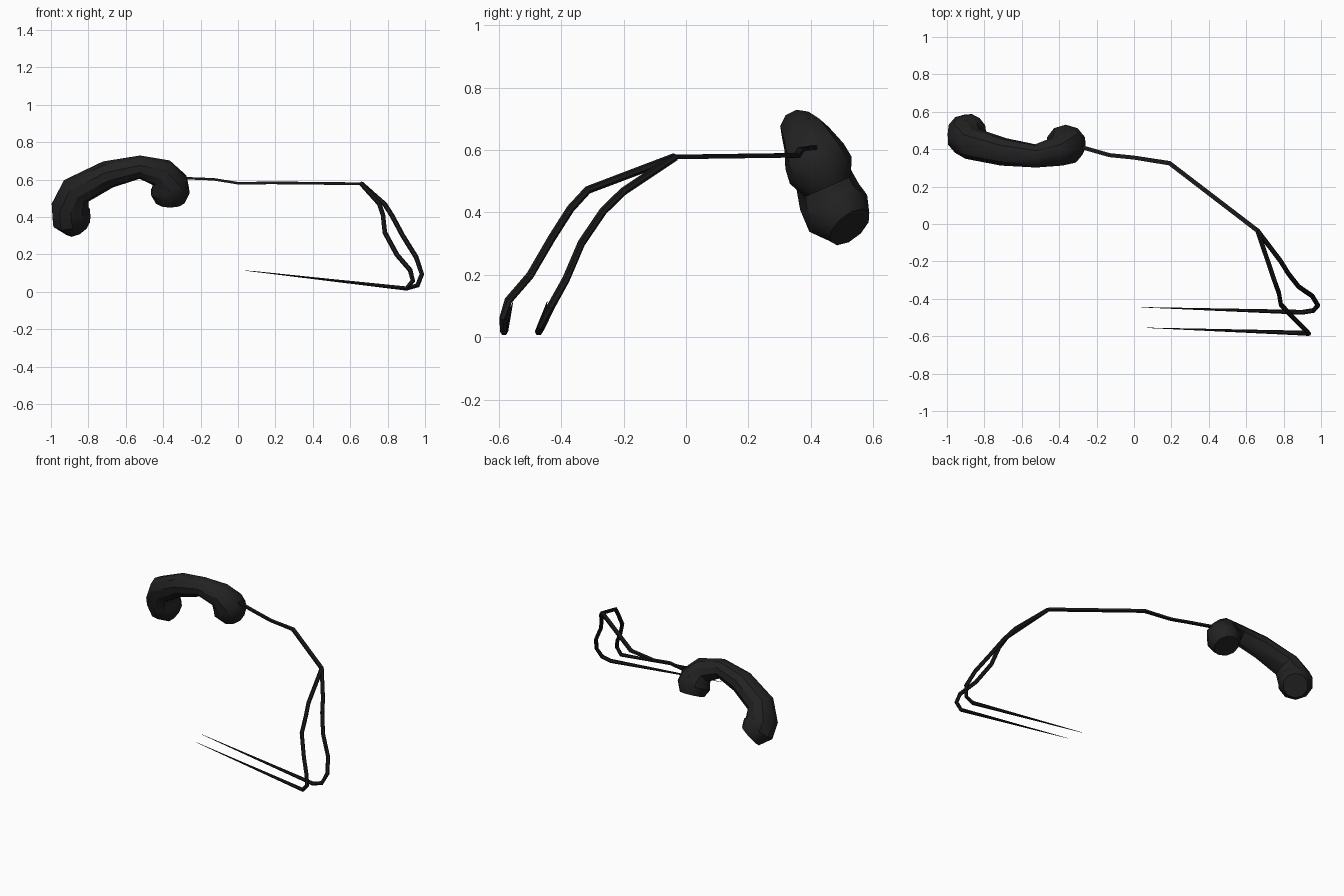
import bpy, bmesh, math
from mathutils import Vector

if "Cube" in bpy.data.objects:
    bpy.data.objects.remove(bpy.data.objects["Cube"])


def material(name, value):
    m = bpy.data.materials.new(name)
    m.diffuse_color = (value, value, value, 1)
    m.use_nodes = True
    m.node_tree.nodes["Principled BSDF"].inputs["Base Color"].default_value = m.diffuse_color
    return m


def sweep(name, stations, ref, sides, mat, flat=1.0, smooth=None):
    """Tube through (x, y, z, radius) stations, closed with flat caps."""
    pts = [Vector(s[:3]) for s in stations]
    bm = bmesh.new()
    rings = []
    for i, p in enumerate(pts):
        t = Vector()
        if i > 0:
            t += (p - pts[i - 1]).normalized()
        if i < len(pts) - 1:
            t += (pts[i + 1] - p).normalized()
        a = t.cross(Vector(ref)).normalized()
        b = a.cross(t).normalized()
        r = stations[i][3]
        ring = []
        for k in range(sides):
            ang = 2 * math.pi * (k + 0.5) / sides
            ring.append(bm.verts.new(p + a * r * math.cos(ang) + b * r * flat * math.sin(ang)))
        rings.append(ring)
    for r0, r1 in zip(rings, rings[1:]):
        for k in range(sides):
            n = (k + 1) % sides
            bm.faces.new((r0[k], r0[n], r1[n], r1[k]))
    bm.faces.new(rings[0])
    bm.faces.new(rings[-1])
    bmesh.ops.recalc_face_normals(bm, faces=bm.faces)
    me = bpy.data.meshes.new(name)
    bm.to_mesh(me)
    bm.free()
    me.materials.append(mat)
    ob = bpy.data.objects.new(name, me)
    bpy.context.collection.objects.link(ob)
    if smooth:
        bpy.ops.object.select_all(action='DESELECT')
        ob.select_set(True)
        bpy.context.view_layer.objects.active = ob
        bpy.ops.object.shade_smooth_by_angle(angle=math.radians(smooth))
    return ob


plastic = material("dark_grey_plastic", 0.016)
rubber = material("black_cord", 0.010)

# Handset: lower cup, curved grip, upper cup
sweep("handset", [
    (-0.857, 0.525, 0.353, 0.078),
    (-0.890, 0.488, 0.397, 0.110),
    (-0.898, 0.460, 0.450, 0.103),
    (-0.865, 0.428, 0.540, 0.087),
    (-0.695, 0.385, 0.628, 0.075),
    (-0.525, 0.364, 0.667, 0.063),
    (-0.410, 0.387, 0.637, 0.080),
    (-0.367, 0.412, 0.580, 0.102),
    (-0.363, 0.432, 0.535, 0.108),
    (-0.363, 0.455, 0.482, 0.080),
], (-0.02, 0.89, 0.45), 10, plastic, smooth=35)

# Single flat cable from the upper cup to the fork
sweep("cable", [
    (-0.33, 0.425, 0.610, 0.015),
    (-0.13, 0.368, 0.602, 0.015),
    (0.00, 0.355, 0.581, 0.015),
    (0.19, 0.325, 0.583, 0.017),
    (0.66, -0.035, 0.578, 0.017),
], (0, 0, 1), 4, rubber, flat=0.6)

# Two strands that part at the fork and taper to points on the floor
fork = (0.66, -0.035, 0.578)
strands = {
    "right_strand": [(0.785, -0.20, 0.468), (0.825, -0.265, 0.405),
                     (0.88, -0.335, 0.302), (0.953, -0.385, 0.185),
                     (0.983, -0.435, 0.095), (0.96, -0.462, 0.035),
                     (0.90, -0.472, 0.018), (0.04, -0.445, 0.114)],
    "front_strand": [(0.755, -0.315, 0.472), (0.775, -0.37, 0.412),
                     (0.785, -0.43, 0.318), (0.85, -0.50, 0.198),
                     (0.92, -0.57, 0.117), (0.935, -0.586, 0.06),
                     (0.90, -0.583, 0.018), (0.07, -0.555, 0.112)],
}
for name, path in strands.items():
    stations = [(*p, 0.013) for p in [fork] + path[:-1]] + [(*path[-1], 0.001)]
    sweep(name, stations, (0, 0.5, -0.87), 6, rubber)
